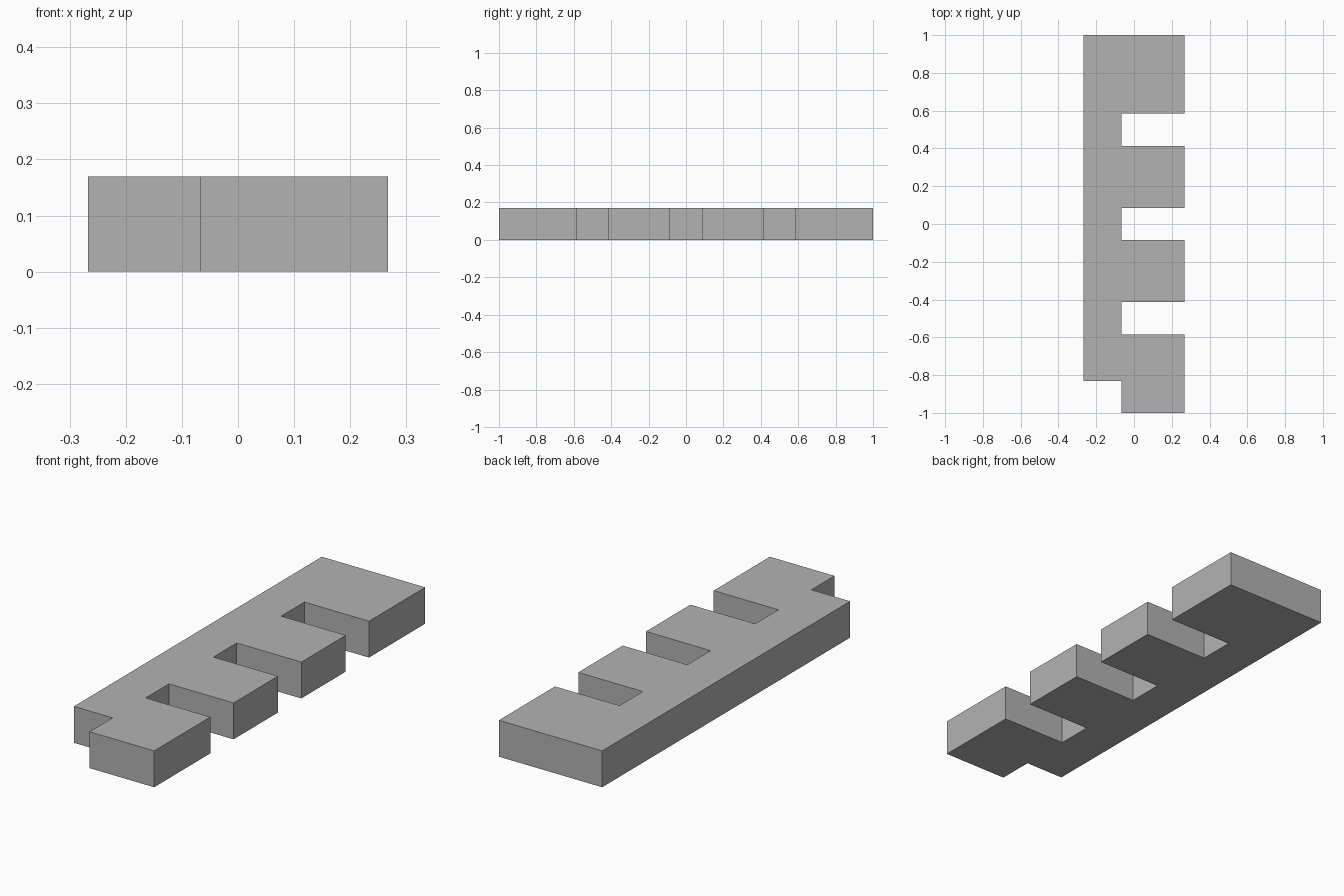
import bpy
import bmesh

cube = bpy.data.objects.get("Cube")
if cube:
    bpy.data.objects.remove(cube, do_unlink=True)

# Plain grey material
grey = bpy.data.materials.new("plain grey")
grey.use_nodes = True
colour = (0.45, 0.45, 0.45, 1)
grey.diffuse_color = colour
grey.node_tree.nodes["Principled BSDF"].inputs["Base Color"].default_value = colour

HALF_WIDTH, STEP_X, HEIGHT = 0.267, -0.067, 0.17
NOTCH_HALF = 0.086
BAR_START = -0.83

# Outline: front step, three evenly spaced notches, then the straight back edge
outline = [(-HALF_WIDTH, BAR_START), (STEP_X, BAR_START),
           (STEP_X, -1), (HALF_WIDTH, -1)]
for centre in (-0.5, 0, 0.5):
    near, far = centre - NOTCH_HALF, centre + NOTCH_HALF
    outline += [(HALF_WIDTH, near), (STEP_X, near), (STEP_X, far), (HALF_WIDTH, far)]
outline += [(HALF_WIDTH, 1), (-HALF_WIDTH, 1)]

# Extrude the outline into one solid toothed bar
bm = bmesh.new()
base = bm.faces.new([bm.verts.new((x, y, 0)) for x, y in outline])
result = bmesh.ops.extrude_face_region(bm, geom=[base], use_keep_orig=True)
top = [g for g in result["geom"] if isinstance(g, bmesh.types.BMVert)]
bmesh.ops.translate(bm, verts=top, vec=(0, 0, HEIGHT))
bmesh.ops.recalc_face_normals(bm, faces=bm.faces)
mesh = bpy.data.meshes.new("toothed_bar")
bm.to_mesh(mesh)
bm.free()
mesh.materials.append(grey)
bpy.context.collection.objects.link(bpy.data.objects.new("toothed_bar", mesh))
